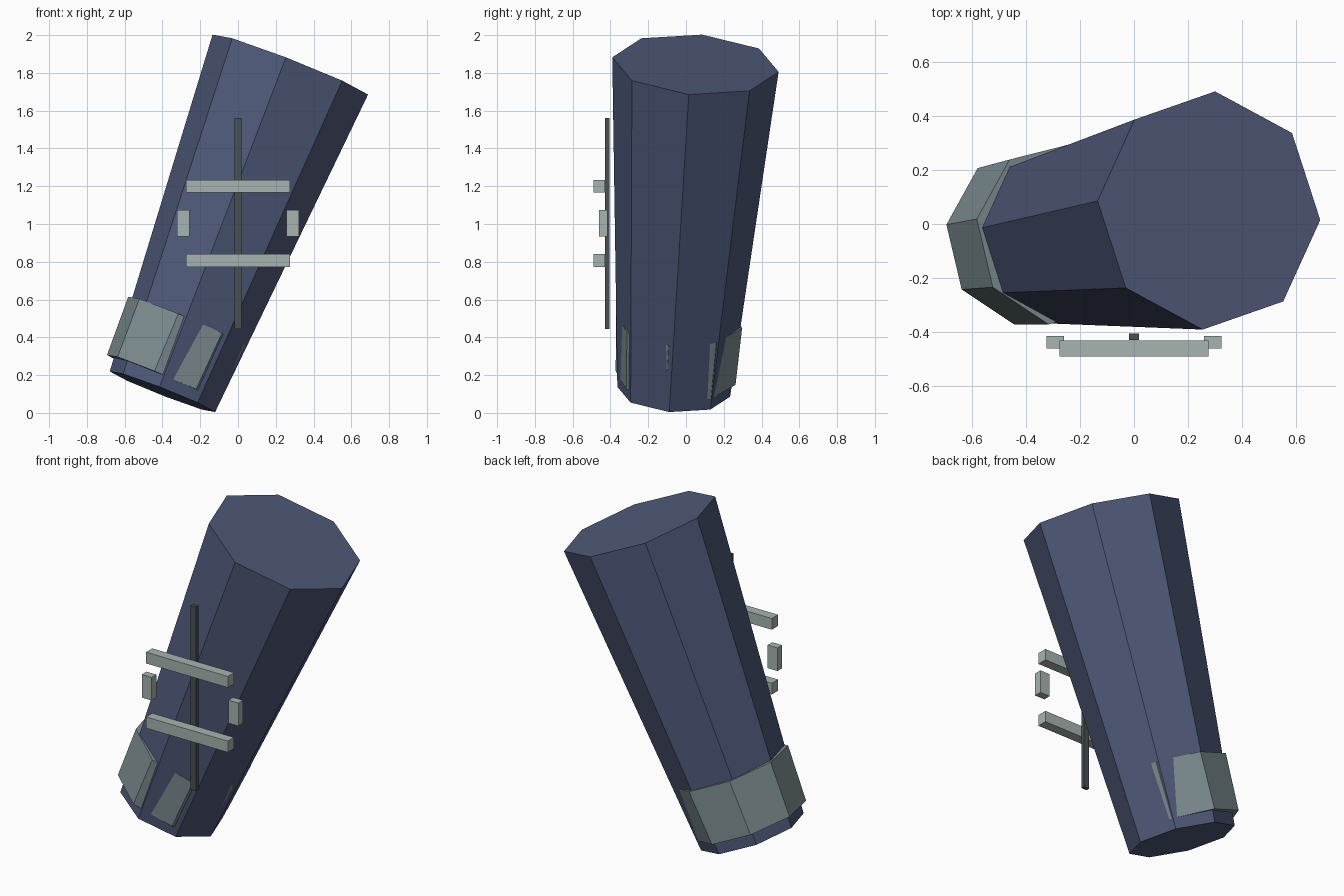
import bpy, bmesh, math
from mathutils import Vector

if "Cube" in bpy.data.objects:
    bpy.data.objects.remove(bpy.data.objects["Cube"])


def material(name, rgb):
    """Flat colour from 0-255 display values."""
    m = bpy.data.materials.new(name)
    lin = [((c / 255 + 0.055) / 1.055) ** 2.4 for c in rgb]
    m.diffuse_color = (*lin, 1)
    m.use_nodes = True
    m.node_tree.nodes["Principled BSDF"].inputs["Base Color"].default_value = m.diffuse_color
    return m


NAVY = material("navy blue", (80, 90, 122))
STEEL = material("steel grey", (126, 142, 146))
PALE = material("pale grey", (167, 179, 177))
DARK = material("dark grey", (74, 80, 82))


def add_object(name, bm, mat):
    bmesh.ops.recalc_face_normals(bm, faces=bm.faces)
    mesh = bpy.data.meshes.new(name)
    bm.to_mesh(mesh)
    bm.free()
    mesh.materials.append(mat)
    obj = bpy.data.objects.new(name, mesh)
    bpy.context.collection.objects.link(obj)
    return obj


def tilted_frustum(name, bottom, r0, top, r1, corner, mat, sides=8):
    """Closed frustum between two centres; corner points at one vertex."""
    bottom, top = Vector(bottom), Vector(top)
    axis = (top - bottom).normalized()
    u = Vector(corner)
    u = (u - axis * u.dot(axis)).normalized()
    v = axis.cross(u)
    bm = bmesh.new()
    rings = []
    for centre, r in ((bottom, r0), (top, r1)):
        ring = []
        for i in range(sides):
            a = 2 * math.pi * i / sides
            ring.append(bm.verts.new(centre + r * (u * math.cos(a) + v * math.sin(a))))
        rings.append(ring)
    lo, hi = rings
    bm.faces.new(lo[::-1])
    bm.faces.new(hi)
    for i in range(sides):
        j = (i + 1) % sides
        bm.faces.new((lo[i], lo[j], hi[j], hi[i]))
    return add_object(name, bm, mat)


def box(name, lo, hi, mat):
    bm = bmesh.new()
    bmesh.ops.create_cube(bm, size=1)
    for vert in bm.verts:
        vert.co = [lo[k] + (vert.co[k] + 0.5) * (hi[k] - lo[k]) for k in range(3)]
    return add_object(name, bm, mat)


# Leaning tapered barrel
tilted_frustum("barrel", (-0.40, -0.065, 0.112), 0.30,
               (0.277, 0.05, 1.844), 0.4425, (-0.412, 0.035, 0.156), NAVY)

# Collar near the base, slightly off the barrel's axis
tilted_frustum("collar", (-0.40, -0.055, 0.185), 0.322,
               (-0.272, -0.037, 0.487), 0.339, (-0.59, 0.108, 0.26), STEEL)

# Upright rod in front
box("upright_rod", (-0.018, -0.428, 0.445), (0.018, -0.405, 1.562), DARK)

# Two cross bars
for label, z in (("lower", 0.807), ("upper", 1.2)):
    box(label + "_cross_bar", (-0.275, -0.49, z - 0.034), (0.275, -0.43, z + 0.034), PALE)

# Side blocks, mirrored
for label, x in (("left", -0.291), ("right", 0.291)):
    box(label + "_side_block", (x - 0.033, -0.46, 0.934), (x + 0.033, -0.415, 1.074), PALE)
